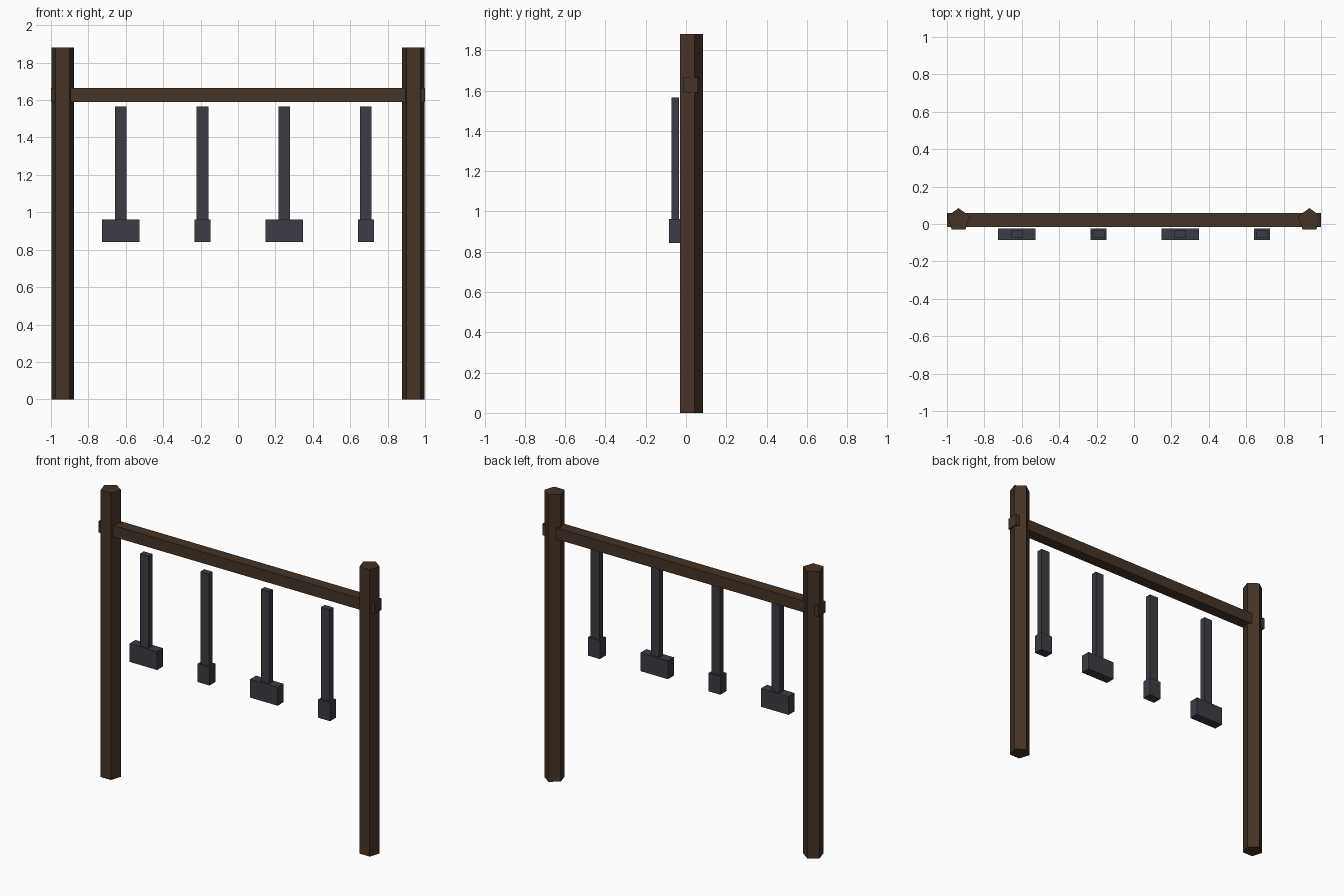
import bpy, math

if "Cube" in bpy.data.objects:
    bpy.data.objects.remove(bpy.data.objects["Cube"])


def material(name, color):
    m = bpy.data.materials.new(name)
    m.diffuse_color = (*color, 1.0)
    m.use_nodes = True
    m.node_tree.nodes["Principled BSDF"].inputs["Base Color"].default_value = m.diffuse_color
    return m


wood = material("dark_wood", (0.062, 0.033, 0.019))
iron = material("dark_iron", (0.045, 0.045, 0.061))


def box(name, lo, hi, mat):
    center = [(a + b) / 2 for a, b in zip(lo, hi)]
    bpy.ops.mesh.primitive_cube_add(size=1, location=center)
    ob = bpy.context.object
    ob.name = name
    ob.scale = [b - a for a, b in zip(lo, hi)]
    bpy.ops.object.transform_apply(location=False, rotation=False, scale=True)
    ob.data.materials.append(mat)
    return ob


# Five-sided posts, one corner pointing to the back
POST_H, POST_R, POST_Y = 1.88, 0.063, 0.022
for side, x in (("left", -0.938), ("right", 0.938)):
    bpy.ops.mesh.primitive_cylinder_add(vertices=5, radius=POST_R, depth=POST_H,
                                        location=(x, POST_Y, POST_H / 2))
    post = bpy.context.object
    post.name = side + "_post"
    # keep the vertex nearest +y exactly on the +y axis
    top = max(post.data.vertices, key=lambda v: v.co.y).co
    post.rotation_euler.z = math.pi / 2 - math.atan2(top.y, top.x)
    post.data.materials.append(wood)

# Crossbeam running through both posts
box("crossbeam", (-1.0, -0.015, 1.59), (1.0, 0.059, 1.664), wood)

# Four hanging tools, alternating wide and narrow heads
TOOL_Y = -0.054
for i in range(4):
    x = -0.627 + i * 0.437
    half = 0.1 if i % 2 == 0 else 0.043
    box(f"tool_handle_{i + 1}", (x - 0.031, TOOL_Y - 0.019, 0.96),
        (x + 0.031, TOOL_Y + 0.019, 1.565), iron)
    box(f"tool_head_{i + 1}", (x - half, TOOL_Y - 0.031, 0.842),
        (x + half, TOOL_Y + 0.031, 0.962), iron)
